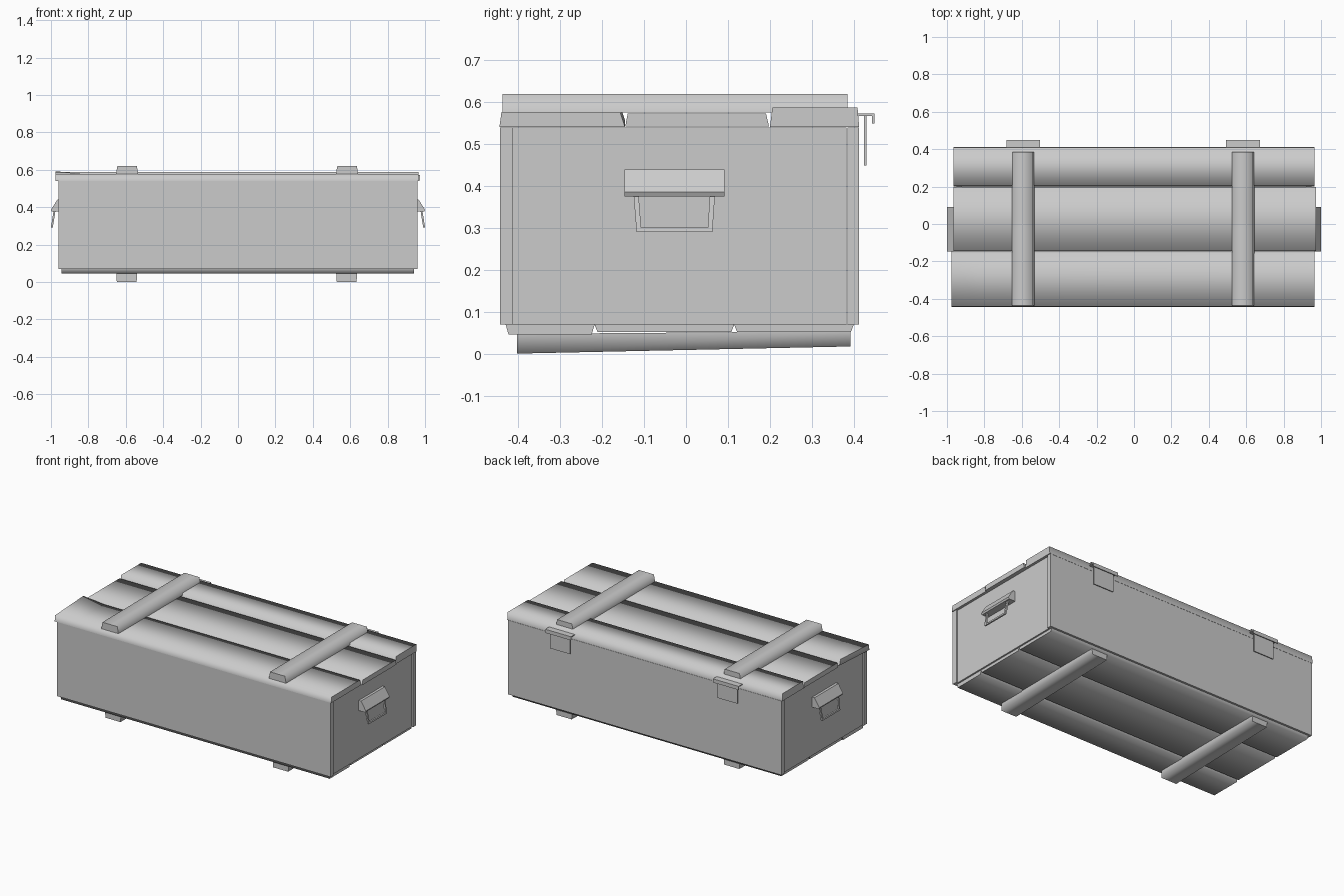
import bpy
import bmesh
import math

old = bpy.data.objects.get("Cube")
if old:
    bpy.data.objects.remove(old, do_unlink=True)

grey = bpy.data.materials.new("plain_grey")
grey.use_nodes = True
colour = (0.6, 0.6, 0.6, 1)
grey.diffuse_color = colour
grey.node_tree.nodes["Principled BSDF"].inputs["Base Color"].default_value = colour


def loft(name, rings, smooth=0):
    """Skin a row of matching cross-sections and cap both ends."""
    bm = bmesh.new()
    loops = [[bm.verts.new(p) for p in ring] for ring in rings]
    n = len(loops[0])
    for a, b in zip(loops, loops[1:]):
        for i in range(n):
            j = (i + 1) % n
            bm.faces.new((a[i], a[j], b[j], b[i]))
    bm.faces.new(loops[0])
    bm.faces.new(loops[-1])
    bmesh.ops.recalc_face_normals(bm, faces=bm.faces)
    mesh = bpy.data.meshes.new(name)
    bm.to_mesh(mesh)
    bm.free()
    if smooth:
        mesh.polygons.foreach_set("use_smooth", [True] * len(mesh.polygons))
        mesh.set_sharp_from_angle(angle=math.radians(smooth))
    mesh.materials.append(grey)
    obj = bpy.data.objects.new(name, mesh)
    bpy.context.collection.objects.link(obj)
    return obj


def box(name, x, y, z):
    return loft(name, [[(e, y[0], z[0]), (e, y[1], z[0]), (e, y[1], z[1]), (e, y[0], z[1])]
                       for e in x])


def plank(name, stations, y, z, slope):
    """Board along x with leaning sides; each station is (x, lift of the back edge)."""
    rings = [[(x, y[0], z[0]), (x, y[1], z[0] + lift),
              (x, y[1] - slope[1], z[1] + lift), (x, y[0] + slope[0], z[1])]
             for x, lift in stations]
    return loft(name, rings, 88)


def batten(name, x, ends, lean_low, lean_high):
    """Cross bar along y; each end is (y, low z, high z)."""
    rings = [[(x[0] + lean_low, y, lo), (x[1] - lean_low, y, lo),
              (x[1] - lean_high, y, hi), (x[0] + lean_high, y, hi)]
             for y, lo, hi in ends]
    return loft(name, rings, 88)


# Box walls
wall_z = (0.07, 0.54)
box("front_wall", (-0.96, 0.96), (-0.443, -0.412), wall_z)
box("back_wall", (-0.96, 0.96), (0.385, 0.413), wall_z)
box("left_wall", (0.92, 0.95), (-0.412, 0.383), wall_z)
box("right_wall", (-0.95, -0.92), (-0.412, 0.383), wall_z)

# Lid boards, the front one warped at one end
plank("lid_board_front", [(-0.975, 0.015), (-0.83, 0), (0.965, 0)],
      (-0.445, -0.145), (0.541, 0.577), (0.005, 0.012))
plank("lid_board_middle", [(-0.965, 0), (0.973, 0)], (-0.145, 0.198), (0.542, 0.573), (0.006, 0.007))
plank("lid_board_back", [(-0.965, 0), (0.965, 0)], (0.2, 0.413), (0.541, 0.588), (0.006, 0.004))

# Floor boards, narrower underneath
for name, y, low in (("front", (-0.43, -0.218), 0.046),
                     ("middle", (-0.218, 0.115), 0.052),
                     ("back", (0.115, 0.4), 0.052)):
    plank("floor_board_" + name, [(-0.945, 0), (0.94, 0)], y, (0.07, low), (0.007, 0.007))

for side, cx in (("right", -0.593), ("left", 0.583)):
    # Bars across the lid and under the floor
    batten("lid_bar_" + side, (cx - 0.06, cx + 0.06),
           [(-0.437, 0.576, 0.62), (0.385, 0.576, 0.62)], 0, 0.008)
    batten("floor_bar_" + side, (cx - 0.058, cx + 0.054),
           [(-0.403, 0.001, 0.048), (0.392, 0.018, 0.054)], 0.003, 0)

    # Hinge: folded bracket with a hanging leaf
    box("hinge_bracket_" + side, (cx - 0.09, cx + 0.09), (0.405, 0.449), (0.568, 0.573))
    box("hinge_lip_" + side, (cx - 0.09, cx + 0.09), (0.444, 0.449), (0.55, 0.57))
    box("hinge_leaf_" + side, (cx - 0.07, cx + 0.07), (0.425, 0.43), (0.45, 0.57))

# Carrying handles at both ends
for side, s in (("left", 1), ("right", -1)):
    hood = [(0.95, 0.44), (0.966, 0.44), (1, 0.386), (0.995, 0.376), (0.95, 0.376)]
    loft("handle_hood_" + side, [[(s * x, y, z) for x, z in hood] for y in (-0.147, 0.092)])
    # U-shaped bail hanging out from under the hood
    path = [(-0.125, 0.38), (-0.118, 0.291), (0.063, 0.291), (0.069, 0.38)]
    inner = [(-0.113, 0.38), (-0.107, 0.302), (0.052, 0.302), (0.057, 0.38)]
    rings = []
    for (yo, zo), (yi, zi) in zip(path, inner):
        xo, xi = (0.976 + (0.38 - z) * 0.16 for z in (zo, zi))
        rings.append([(s * xo, yo, zo), (s * xi, yi, zi),
                      (s * (xi + 0.01), yi, zi), (s * (xo + 0.01), yo, zo)])
    loft("handle_bail_" + side, rings)
